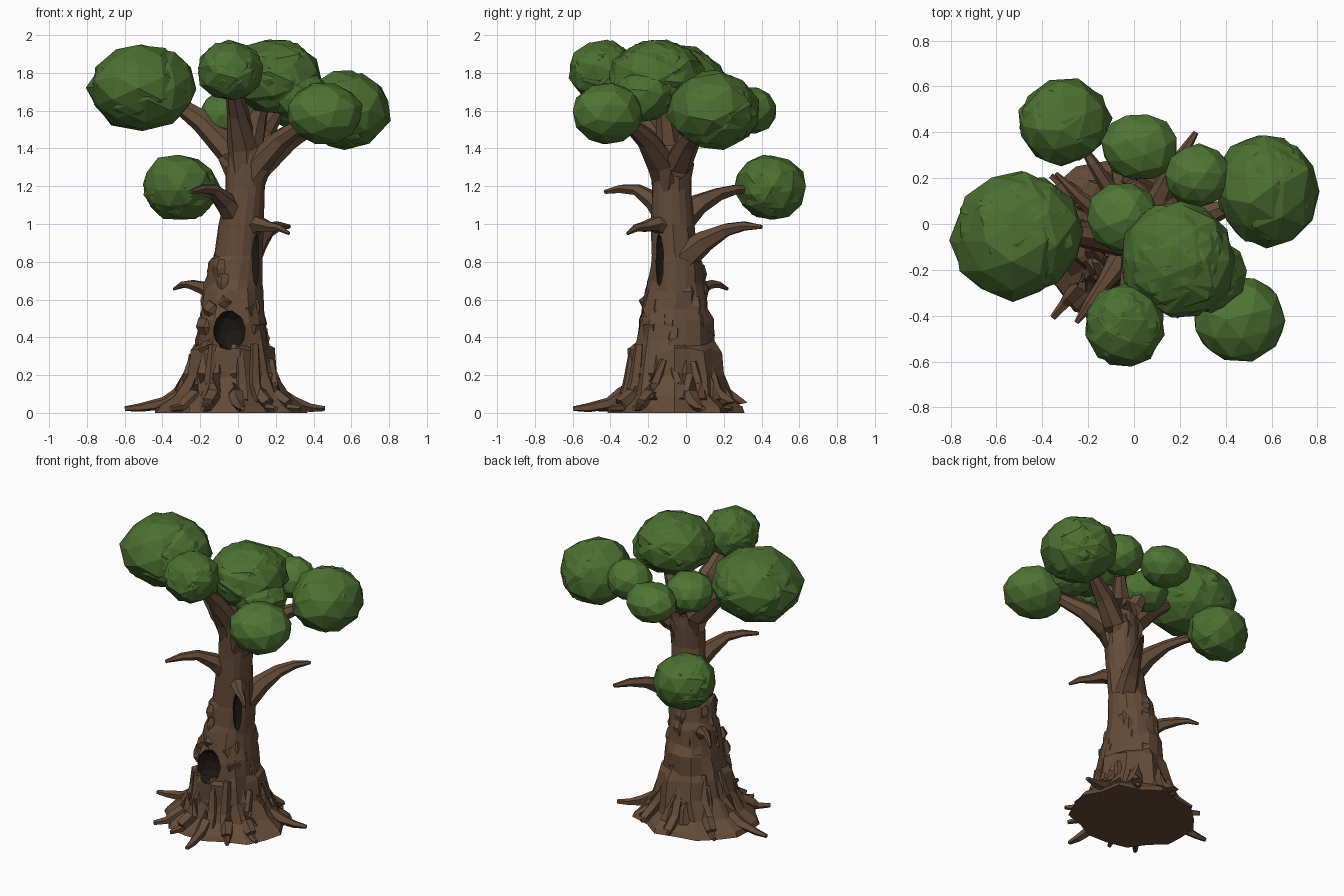
import bpy, bmesh, math, random
from mathutils import Vector, Matrix

if "Cube" in bpy.data.objects:
    bpy.data.objects.remove(bpy.data.objects["Cube"])

random.seed(7)


def material(name, rgb):
    m = bpy.data.materials.new(name)
    m.diffuse_color = (*rgb, 1)
    m.use_nodes = True
    m.node_tree.nodes["Principled BSDF"].inputs["Base Color"].default_value = m.diffuse_color
    return m


BARK = material("bark", (0.13, 0.072, 0.04))
DARK = material("hollow_dark", (0.012, 0.009, 0.007))
LEAF = material("leaf", (0.07, 0.16, 0.03))
LIGHT = material("leaf_light", (0.078, 0.18, 0.034))


def finish(bm, name, *mats):
    bmesh.ops.recalc_face_normals(bm, faces=bm.faces)
    me = bpy.data.meshes.new(name)
    bm.to_mesh(me)
    bm.free()
    for m in mats:
        me.materials.append(m)
    ob = bpy.data.objects.new(name, me)
    bpy.context.collection.objects.link(ob)
    return ob


def skin(bm, rings):
    """Bridge rings of points into a closed skin."""
    rows = [[bm.verts.new(p) for p in r] for r in rings]
    n = len(rows[0])
    for a, b in zip(rows, rows[1:]):
        for i in range(n):
            bm.faces.new((a[i], a[(i + 1) % n], b[(i + 1) % n], b[i]))
    bm.faces.new(rows[0][::-1])
    bm.faces.new(rows[-1])


def limb(bm, pts, radii, sides=6, jitter=0.12, floor=False):
    """Tapered faceted tube along a path."""
    pts = [Vector(p) for p in pts]
    rings = []
    for i, p in enumerate(pts):
        t = (pts[min(i + 1, len(pts) - 1)] - pts[max(i - 1, 0)]).normalized()
        ref = Vector((0, 0, 1)) if abs(t.z) < 0.9 else Vector((0, 1, 0))
        u = t.cross(ref).normalized()
        v = u.cross(t)
        ring = []
        for k in range(sides):
            a = math.tau * k / sides
            r = radii[i] * random.uniform(1 - jitter, 1 + jitter)
            q = p + u * r * math.cos(a) + v * r * math.sin(a)
            if floor:
                q.z = max(q.z, 0.002)
            ring.append(q)
        rings.append(ring)
    skin(bm, rings)


# Trunk: stepped, slightly leaning, fluted near the ground (z, cx, cy, rx, ry)
PROFILE = [(0, -.05, -.06, .41, .36), (.03, -.05, -.06, .385, .34), (.09, -.04, -.06, .30, .27),
           (.2, -.03, -.06, .235, .25), (.33, -.03, -.06, .215, .235), (.37, -.03, -.06, .195, .215),
           (.48, -.03, -.06, .18, .205), (.54, -.03, -.06, .165, .18), (.65, -.03, -.05, .16, .165),
           (.69, -.02, -.05, .145, .148), (.8, -.01, -.05, .145, .14), (.84, .0, -.06, .13, .12),
           (1.0, .015, -.07, .12, .115), (1.17, .035, -.075, .107, .105), (1.3, .045, -.075, .115, .108),
           (1.4, .05, -.075, .12, .11)]
SIDES = 18
bm = bmesh.new()
rings = []
for z, cx, cy, rx, ry in PROFILE:
    ring = []
    for k in range(SIDES):
        a = math.tau * k / SIDES
        f = 1 + random.uniform(-.05, .05) + (.04 * (-1) ** k if z < .4 else 0)
        dz = random.uniform(-.018, .018) if z > .1 else 0
        ring.append((cx + rx * f * math.cos(a), cy + ry * f * math.sin(a), z + dz))
    rings.append(ring)
skin(bm, rings)
trunk = finish(bm, "trunk", BARK, DARK)


# Hollows carved into the trunk
def hollow(name, loc, size, yaw):
    bm = bmesh.new()
    bmesh.ops.create_icosphere(bm, subdivisions=2, radius=1)
    bm.transform(Matrix.Translation(loc) @ Matrix.Rotation(yaw, 4, 'Z') @ Matrix.Diagonal((*size, 1)))
    cutter = finish(bm, name + "_cutter", DARK)
    mod = trunk.modifiers.new(name, 'BOOLEAN')
    mod.operation, mod.object, mod.solver = 'DIFFERENCE', cutter, 'EXACT'
    mod.material_mode = 'TRANSFER'
    bpy.context.view_layer.objects.active = trunk
    bpy.ops.object.modifier_apply(modifier=mod.name)
    bpy.data.objects.remove(cutter)


hollow("round_hollow", (-.045, -.27, .44), (.088, .09, .115), 0)
hollow("slit_hollow", (.1, -.145, .81), (.028, .07, .14), math.radians(52))

# Jagged bark rim around the round hollow
bm = bmesh.new()
for k in range(8):
    a = math.tau * (k + random.uniform(-.3, .3)) / 8
    c, s = math.cos(a), math.sin(a)
    y = -.25 + .02 * s + .05 * abs(c)
    limb(bm, [(-.045 + .15 * c, y + .05, .44 + .17 * s), (-.045 + .115 * c, y, .44 + .135 * s),
              (-.045 + .085 * c, y - .005, .44 + .105 * s)], [.045, .04, .012], 5, .25)
finish(bm, "hollow_rim", BARK)

# Long roots lying on the ground: tip angle and reach
bm = bmesh.new()
for deg, reach in [(176, .56), (17, .52), (277, .54), (330, .43), (228, .47), (95, .36),
                   (55, .37), (140, .42), (305, .42), (250, .43)]:
    c, s = math.cos(math.radians(deg)), math.sin(math.radians(deg))
    path = [(-.04 + c * r, -.06 + s * r, z) for r, z in
            [(.18, .36), (.22, .2), (.27, .1), (.35, .05), (reach - .08, .028), (reach, .022)]]
    limb(bm, path, [.02, .038, .042, .036, .023, .014], 5, floor=True)
finish(bm, "ground_roots", BARK)

# Leaning bark ridges on the lower trunk, broad bark plates above
bm = bmesh.new()
for k in range(13):
    a = math.tau * (k + random.uniform(-.3, .3)) / 13
    b = a + random.uniform(-.2, .2)
    c, s = math.cos(a), math.sin(a)
    limb(bm, [(-.03 + .29 * c, -.06 + .28 * s, .06), (-.03 + .235 * c, -.06 + .245 * s, .15),
              (-.03 + .21 * math.cos(b), -.06 + .225 * math.sin(b), random.uniform(.2, .37))],
         [.04, .034, .022], 5, .25)
for k in range(26):
    a = math.tau * k / 26 * 5 + random.uniform(-.2, .2)
    z = .42 + .4 * k / 26
    a %= math.tau
    if abs(a - 4.7) < .7 and z < .66 or abs(a - 5.6) < .5 and z > .6:
        continue
    r = .175 - .13 * (z - .4)
    c, s = math.cos(a), math.sin(a)
    limb(bm, [(-.025 + (r - .035) * c, -.055 + (r - .02) * s, z - .12),
              (-.025 + (r - .01) * c, -.055 + r * s, z - .02),
              (-.025 + (r - .02) * c, -.055 + (r - .01) * s, z + .02)], [.04, .038, .03], 5, .25)
finish(bm, "bark_ridges", BARK)

# Main limbs into the canopy
bm = bmesh.new()
for tip in [(-.36, -.03, 1.66), (.42, .08, 1.53), (.14, -.13, 1.68), (.36, -.31, 1.54),
            (-.03, -.36, 1.72), (.0, .1, 1.56), (.2, .1, 1.58)]:
    start = Vector((.04, -.075, 1.12))
    d = Vector(tip) - start
    mid1 = start + Vector((d.x * .2, d.y * .2, d.z * .48))
    mid2 = start + Vector((d.x * .58, d.y * .58, d.z * .78))
    limb(bm, [start, mid1, mid2, tip], [.075, .08, .06, .035], 7)
finish(bm, "main_limbs", BARK)

# Side branches: start, bend, tip, thickness
bm = bmesh.new()
for a, b, c, r in [((0, -.08, 1.02), (-.13, -.26, 1.18), (-.25, -.43, 1.17), .055),
                   ((0, -.04, 1.0), (-.12, .17, 1.16), (-.24, .36, 1.18), .06),
                   ((.05, -.02, .82), (.16, .21, .97), (.27, .40, .985), .06),
                   ((.06, -.1, .98), (.17, -.22, .985), (.27, -.31, .95), .045),
                   ((-.1, .0, .6), (-.25, .13, .68), (-.34, .22, .655), .04)]:
    a, b, c = Vector(a), Vector(b), Vector(c)
    q = (a + b) / 2 + Vector((0, 0, .02))
    limb(bm, [a, q, b, (b + c) / 2 + Vector((0, 0, .012)), c], [r * 1.25, r, r * .62, r * .45, r * .2], 6)
finish(bm, "side_branches", BARK)


# Foliage: smooth clumps are one icosphere; rough ones are interlocking ragged shells
def foliage(name, loc, size, rough):
    bm = bmesh.new()
    for shell in range(4 if rough else 1):
        bmv = bmesh.ops.create_icosphere(bm, subdivisions=2, radius=.955 if rough else 1)["verts"]
        rot = Matrix.Rotation(random.uniform(0, 6), 3, Vector((random.random(), random.random(), 1)))
        squash = Matrix.Diagonal([random.uniform(.94, 1.03) if rough else 1 for _ in range(3)])
        j = .055 if rough else .03
        shift = Vector([random.uniform(-.06, .06) for _ in range(3)]) * rough
        for v in bmv:
            v.co = squash @ (rot @ v.co) * random.uniform(1 - j, 1 + j) + shift
    bm.transform(Matrix.Translation(loc) @ Matrix.Diagonal((*size, 1)))
    finish(bm, name, LEAF if rough else LIGHT)


foliage("leaves_left", (-.515, -.05, 1.72), (.295, .28, .245), 1)
foliage("leaves_low_back", (-.31, .445, 1.195), (.205, .195, .18), 1)
foliage("leaves_right", (.58, .155, 1.6), (.23, .26, .215), 1)
foliage("leaves_top", (.19, -.16, 1.785), (.26, .265, .205), 1)
foliage("leaves_top_under", (.33, -.23, 1.68), (.16, .17, .15), 1)
foliage("leaves_front", (-.05, -.445, 1.815), (.185, .19, .16), 1)
foliage("leaves_front_right", (.46, -.415, 1.585), (.205, .19, .165), 0)
foliage("leaves_back", (.025, .335, 1.6), (.17, .15, .13), 0)
foliage("leaves_back_right", (.28, .21, 1.645), (.15, .14, .135), 0)
foliage("leaves_middle", (-.05, .03, 1.58), (.16, .155, .13), 0)
